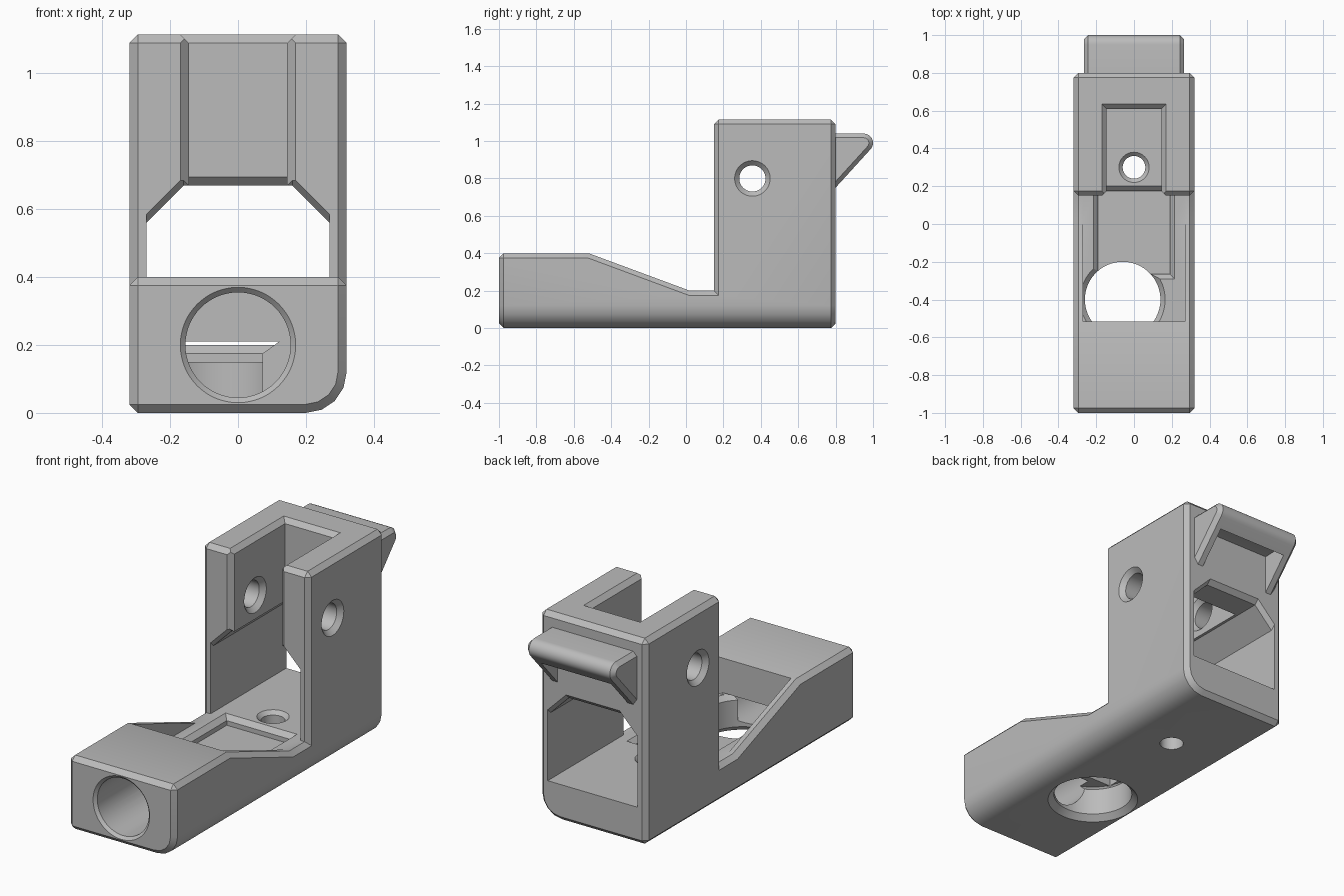
import bpy, bmesh, math
from mathutils import Vector

if "Cube" in bpy.data.objects:
    bpy.data.objects.remove(bpy.data.objects["Cube"])

grey = bpy.data.materials.new("plain_grey")
grey.diffuse_color = (0.5, 0.5, 0.5, 1)
grey.use_nodes = True
grey.node_tree.nodes["Principled BSDF"].inputs["Base Color"].default_value = grey.diffuse_color


def loft(name, rings):
    """Closed solid through a list of equal-length point rings."""
    bm = bmesh.new()
    loops = [[bm.verts.new(p) for p in r] for r in rings]
    n = len(loops[0])
    for a, b in zip(loops, loops[1:]):
        for i in range(n):
            j = (i + 1) % n
            bm.faces.new((a[i], a[j], b[j], b[i]))
    bm.faces.new(loops[0])
    bm.faces.new(loops[-1])
    bmesh.ops.recalc_face_normals(bm, faces=bm.faces)
    me = bpy.data.meshes.new(name)
    bm.to_mesh(me)
    bm.free()
    ob = bpy.data.objects.new(name, me)
    bpy.context.collection.objects.link(ob)
    me.materials.append(grey)
    return ob


def rect(x0, x1, y0, y1, z):
    return [(x0, y0, z), (x1, y0, z), (x1, y1, z), (x0, y1, z)]


def tube(axis, centre, steps, n=64):
    """Round cutter along an axis; steps are (position, radius)."""
    rings = []
    for pos, r in steps:
        ring = []
        for i in range(n):
            t = 2 * math.pi * i / n
            p = [centre[0] + r * math.cos(t), centre[1] + r * math.sin(t)]
            p.insert(axis, pos)
            ring.append(p)
        rings.append(ring)
    return loft("cutter", rings)


def cut(target, cutter):
    cutter.hide_render = True
    m = target.modifiers.new("cut", 'BOOLEAN')
    m.operation, m.solver, m.object = 'DIFFERENCE', 'EXACT', cutter
    bpy.context.view_layer.objects.active = target
    bpy.ops.object.modifier_apply(modifier=m.name)
    bpy.data.objects.remove(cutter, do_unlink=True)


def bevel(ob, pick, width, segments=1):
    bm = bmesh.new()
    bm.from_mesh(ob.data)
    bm.normal_update()
    bmesh.ops.bevel(bm, geom=[e for e in bm.edges if pick(e)], offset=width,
                    offset_type='OFFSET', segments=segments, profile=0.5,
                    affect='EDGES', clamp_overlap=True)
    bm.to_mesh(ob.data)
    bm.free()


def sharp(e):
    return e.is_convex and e.calc_face_angle(0) > math.radians(42)


def side_profile(pts, half):
    return [[(x, y, z) for y, z in pts] for x in (-half, half)]


# body: side outline, rounded lower right edge, chamfered outer edges
body = loft("body", side_profile([(-1, 0), (0.8, 0), (0.8, 1.115), (0.15, 1.115),
                                  (0.15, 0.2), (0.02, 0.2), (-0.52, 0.4), (-1, 0.4)], 0.32))
bevel(body, lambda e: all(v.co.x > 0.3 and v.co.z < 0.01 for v in e.verts), 0.12, 4)
bevel(body, sharp, 0.025)

# tunnel through the tower, with a roof that flares at both mouths
outline = [(-0.27, 0.2), (0.27, 0.2), (0.27, 0.56), (0.16, 0.67), (-0.16, 0.67), (-0.27, 0.56)]
cut(body, loft("cutter", [[(x, y, z + (d if z > 0.3 else 0)) for x, z in outline]
                          for y, d in ((0.14, 0.035), (0.175, 0), (0.775, 0), (0.81, 0.035))]))

# vertical slot in the tower, flared at top, front and lower back edge
cut(body, loft("cutter", [rect(-0.145, 0.145, 0, 0.61, 0.6),
                          rect(-0.145, 0.145, 0, 0.61, 1.09),
                          rect(-0.18, 0.18, 0, 0.645, 1.125)]))
cut(body, loft("cutter", [[(-w, y, 0.64), (w, y, 0.64), (w, y, 1.2), (-w, y, 1.2)]
                          for y, w in ((0.14, 0.18), (0.175, 0.145))]))
cut(body, loft("cutter", [rect(-0.145, 0.145, 0.3, 0.645, 0.66),
                          rect(-0.145, 0.145, 0.3, 0.61, 0.695)]))

# open pocket between the sloping side walls, and its shallow recess
cut(body, loft("cutter", [rect(-0.27, 0.27, -0.515, 0.2, z) for z in (0.2, 0.5)]))
cut(body, loft("cutter", [rect(-0.19, 0.19, -0.265, 0.175, 0.15),
                          rect(-0.19, 0.19, -0.265, 0.175, 0.175),
                          rect(-0.225, 0.225, -0.3, 0.21, 0.21)]))

# front bore, big floor hole, small screw hole, cross pin holes
cut(body, tube(1, (0, 0.2), [(-1.01, 0.18), (-0.985, 0.155), (-0.55, 0.155)]))
cut(body, tube(2, (-0.06, -0.4), [(-0.01, 0.24), (0.03, 0.2), (0.175, 0.2), (0.21, 0.235)]))
cut(body, tube(2, (0, 0.3), [(-0.01, 0.06), (0.18, 0.06), (0.21, 0.09)]))
cut(body, tube(0, (0.355, 0.8), [(-0.33, 0.105), (-0.295, 0.07), (-0.17, 0.07), (-0.145, 0.095),
                                 (0.145, 0.095), (0.17, 0.07), (0.295, 0.07), (0.33, 0.105)]))

# rear hook: rounded nose, chamfered ends, hollow underside between two ribs
nose = [(0.95 + 0.05 * math.cos(math.radians(a)), 0.99 + 0.05 * math.sin(math.radians(a)))
        for a in range(90, -46, -15)]
hook = loft("hook", side_profile([(0.79, 0.74), (0.79, 1.04)] + nose, 0.265))
bevel(hook, lambda e: e.is_convex and e.calc_face_angle(0) > 1 and
      abs(e.verts[0].co.x - e.verts[1].co.x) < 0.01 and
      not all(v.co.y < 0.795 for v in e.verts), 0.022)
cut(hook, loft("cutter", side_profile([(0.7, 0.6), (0.7, 0.96), (0.87, 0.965), (0.91, 0.955),
                                       (0.935, 0.93), (0.95, 0.89), (0.95, 0.6)], 0.21)))

# smooth round parts, keep chamfers crisp
for ob in (body, hook):
    bpy.ops.object.select_all(action='DESELECT')
    ob.select_set(True)
    bpy.context.view_layer.objects.active = ob
    bpy.ops.object.shade_smooth_by_angle(angle=math.radians(28))
